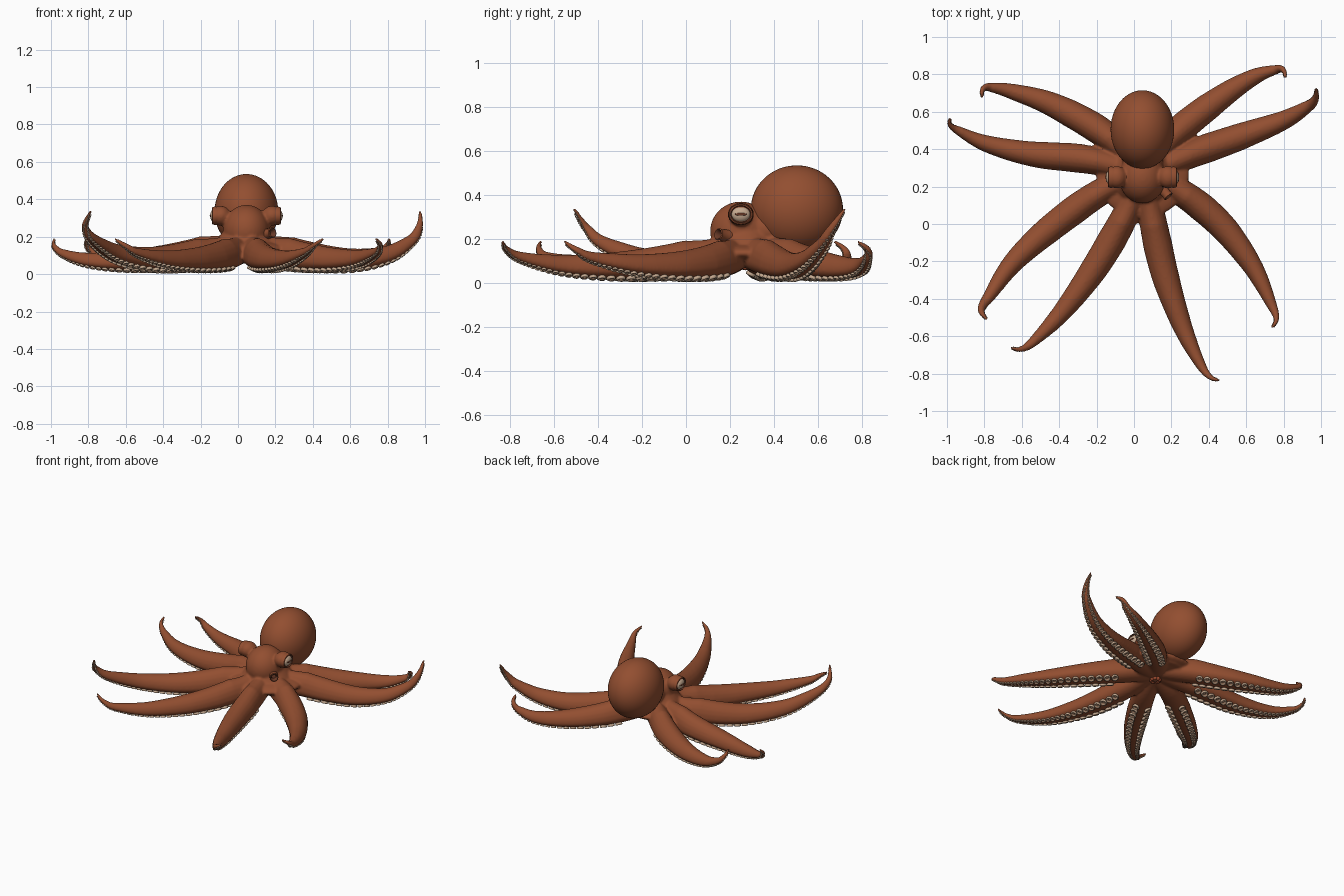
import bpy, bmesh, math
from mathutils import Vector, Matrix

if "Cube" in bpy.data.objects:
    bpy.data.objects.remove(bpy.data.objects["Cube"])


def material(name, rgb):
    m = bpy.data.materials.new(name)
    m.diffuse_color = (*rgb, 1)
    m.use_nodes = True
    m.node_tree.nodes["Principled BSDF"].inputs["Base Color"].default_value = m.diffuse_color
    return m


SKIN = material("skin_rust", (0.29, 0.077, 0.03))
PALE = material("sucker_cream", (0.56, 0.40, 0.28))
CUP = material("sucker_hollow", (0.36, 0.21, 0.13))
DARK = material("pupil_brown", (0.15, 0.045, 0.022))
BEAK = material("mouth_red", (0.36, 0.075, 0.03))
CX, CY = 0.045, 0.25


def finish(bm, name, mats):
    bmesh.ops.recalc_face_normals(bm, faces=bm.faces)
    me = bpy.data.meshes.new(name)
    bm.to_mesh(me)
    bm.free()
    for m in mats:
        me.materials.append(m)
    ob = bpy.data.objects.new(name, me)
    bpy.context.collection.objects.link(ob)
    bpy.ops.object.select_all(action='DESELECT')
    ob.select_set(True)
    bpy.context.view_layer.objects.active = ob
    bpy.ops.object.shade_smooth_by_angle(angle=math.radians(50))
    return ob


def ellipsoid(bm, center, radii, u=40, v=24):
    mat = Matrix.Translation(center) @ Matrix.Diagonal((*radii, 1))
    bmesh.ops.create_uvsphere(bm, u_segments=u, v_segments=v, radius=1, matrix=mat)


def skin_rings(bm, rings, mats=None):
    """Bridge successive rings of points and cap both ends."""
    loops = [[bm.verts.new(p) for p in r] for r in rings]
    n = len(loops[0])
    for k, (a, b) in enumerate(zip(loops, loops[1:])):
        for i in range(n):
            f = bm.faces.new((a[i], a[(i + 1) % n], b[(i + 1) % n], b[i]))
            f.material_index = mats[k] if mats else 0
    bm.faces.new(loops[0][::-1])
    bm.faces.new(loops[-1]).material_index = mats[-1] if mats else 0


def lathe(bm, profile, mat, seg, mats=None):
    """Turn (radius, height) points about the local z axis of mat."""
    skin_rings(bm, [[mat @ Vector((r * math.cos(2 * math.pi * i / seg),
                                   r * math.sin(2 * math.pi * i / seg), z))
                     for i in range(seg)] for r, z in profile], mats)


def facing(pos, direction):
    rot = Vector(direction).to_track_quat('Z', 'Y').to_matrix().to_4x4()
    return Matrix.Translation(pos) @ rot


def ramp(table, t):
    for (a, x), (b, y) in zip(table, table[1:]):
        if t <= b:
            s = (t - a) / (b - a)
            return x + (y - x) * s
    return table[-1][1]


def spline(pts, n):
    """Catmull-Rom path resampled to n + 1 evenly spaced points."""
    p = [2 * pts[0] - pts[1]] + pts + [2 * pts[-1] - pts[-2]]
    fine = []
    for a, b, c, d in zip(p, p[1:], p[2:], p[3:]):
        for k in range(24):
            t = k / 24
            fine.append(0.5 * (2 * b + (c - a) * t + (2 * a - 5 * b + 4 * c - d) * t * t
                               + (3 * b - a - 3 * c + d) * t ** 3))
    fine.append(pts[-1])
    dist = [0]
    for a, b in zip(fine, fine[1:]):
        dist.append(dist[-1] + (b - a).length)
    out, j = [], 0
    for i in range(n + 1):
        s = dist[-1] * i / n
        while j < len(fine) - 2 and dist[j + 1] < s:
            j += 1
        out.append(fine[j].lerp(fine[j + 1], (s - dist[j]) / (dist[j + 1] - dist[j])))
    return out, dist[-1]


# arm courses seen from above; each starts under the head and ends at the tip
LOW = (0.075, 0.03, 0.016, 0.035, 0.09, 0.14, 0.185)
HIGH = (0.075, 0.03, 0.016, 0.06, 0.15, 0.23, 0.335)
ARMS = [
    (LOW, [(.06, .31), (.24, .50), (.47, .68), (.64, .785), (.76, .825), (.80, .82), (.81, .775)]),
    (HIGH, [(.06, .27), (.31, .375), (.59, .475), (.80, .555), (.93, .63), (.97, .675), (.975, .73)]),
    (LOW, [(.06, .25), (.25, .17), (.46, 0), (.63, -.22), (.735, -.43), (.76, -.51), (.735, -.56)]),
    (LOW, [(.06, .24), (.10, .02), (.165, -.27), (.26, -.55), (.355, -.75), (.41, -.82), (.462, -.835)]),
    (LOW, [(.03, .24), (-.045, .05), (-.20, -.22), (-.38, -.465), (-.54, -.63), (-.61, -.67), (-.665, -.66)]),
    (HIGH, [(.03, .25), (-.17, .175), (-.43, -.01), (-.64, -.20), (-.77, -.38), (-.815, -.46), (-.785, -.515)]),
    (LOW, [(.04, .28), (-.25, .345), (-.55, .375), (-.79, .43), (-.94, .50), (-.985, .535), (-.98, .57)]),
    (LOW, [(.04, .31), (-.17, .49), (-.43, .635), (-.64, .705), (-.77, .73), (-.81, .715), (-.812, .67)]),
]
HALF_WIDTH = [(0, .06), (.15, .072), (.3, .078), (.45, .073), (.6, .06), (.75, .044), (.88, .026), (.95, .015), (1, .007)]
HEIGHT = [(0, .14), (.2, .165), (.4, .135), (.6, .105), (.75, .078), (.88, .047), (.95, .028), (1, .014)]
N, SIDES = 70, 20
skin, suckers = bmesh.new(), bmesh.new()

for heights, plan in ARMS:
    path, length = spline([Vector((x, y, z)) for (x, y), z in zip(plan, heights)], N)
    frames = []
    for i, p in enumerate(path):
        tan = (path[min(i + 1, N)] - path[max(i - 1, 0)]).normalized()
        side = tan.cross(Vector((0, 0, 1))).normalized()
        up = side.cross(tan)
        w, h = ramp(HALF_WIDTH, i / N), ramp(HEIGHT, i / N)
        frames.append((p + up * 0.35 * h, side, up, w, h))
    # arm: domed above, flatter below
    rings = []
    for c, side, up, w, h in frames:
        ring = []
        for k in range(SIDES):
            a = 2 * math.pi * k / SIDES
            s = math.sin(a)
            ring.append(c + side * w * math.cos(a) + up * s * h * (0.65 if s > 0 else 0.35))
        rings.append(ring)
    skin_rings(skin, rings)
    # two staggered rows of suckers under each arm
    for sgn, start in ((-1, 0.22), (1, 0.24)):
        t = start
        while t < 0.985:
            c, side, up, w, h = frames[round(t * N)]
            f = t * N - int(t * N)
            i = int(t * N)
            c = frames[i][0].lerp(frames[i + 1][0], f)
            w, h = ramp(HALF_WIDTH, t), ramp(HEIGHT, t)
            r = max(0.31 * w, 0.0045)
            a = math.radians(-57)
            pos = c + side * sgn * w * math.cos(a) + up * 0.35 * h * math.sin(a)
            nrm = side * sgn * math.cos(a) / w + up * math.sin(a) / (0.35 * h)
            lathe(suckers, [(.75 * r, -.35 * r), (r, .15 * r), (r, .4 * r), (.8 * r, .58 * r),
                            (.55 * r, .5 * r), (.3 * r, .2 * r)],
                  facing(pos, nrm), 12, [0, 0, 0, 0, 1])
            t += 2.1 * r / length
finish(suckers, "suckers", [PALE, CUP])

# head, eye bulges and web fused with the arms into one skin
ellipsoid(skin, (CX, 0.25, 0.235), (0.125, 0.14, 0.135))
ellipsoid(skin, (CX, 0.36, 0.24), (0.11, 0.14, 0.10))
ellipsoid(skin, (CX, 0.27, 0.135), (0.25, 0.24, 0.05))
lathe(skin, [(0.2, 0.1), (0.17, 0.17), (0.11, 0.25)], Matrix.Translation((CX, 0.27, 0)), 32)
for s in (-1, 1):
    ellipsoid(skin, (CX + s * 0.137, 0.25, 0.312), (0.054, 0.06, 0.053))
body = finish(skin, "head_and_arms", [SKIN])
rem = body.modifiers.new("fuse", 'REMESH')
rem.mode = 'VOXEL'
rem.voxel_size = 0.008
rem.use_smooth_shade = True
sm = body.modifiers.new("soften", 'SMOOTH')
sm.factor = 0.5
sm.iterations = 4

# mantle
bm = bmesh.new()
ellipsoid(bm, (CX, 0.505, 0.335), (0.17, 0.21, 0.2), 48, 32)
finish(bm, "mantle", [SKIN])

# eyes: raised lid ring, dark groove, pale eyeball, slit pupil
for s, tag in ((-1, "left"), (1, "right")):
    m = facing((CX + s * 0.17, 0.25, 0.312), (s, 0, 0))
    m = m @ Matrix.Diagonal((1, 1, 1, 1))
    squash = Matrix.Translation((0, 0, 0.312)) @ Matrix.Diagonal((1, 1, 0.86, 1)) @ Matrix.Translation((0, 0, -0.312))
    bm = bmesh.new()
    lathe(bm, [(.055, -.02), (.057, 0), (.053, .012), (.047, .014), (.044, .006), (.042, .004)],
          squash @ m, 32, [0, 0, 0, 1, 1])
    finish(bm, tag + "_eyelid", [SKIN, DARK])
    bm = bmesh.new()
    ellipsoid(bm, (CX + s * 0.172, 0.25, 0.312), (0.022, 0.043, 0.034), 24, 16)
    finish(bm, tag + "_eyeball", [PALE])
    bm = bmesh.new()
    ellipsoid(bm, (CX + s * 0.189, 0.25, 0.312), (0.0075, 0.028, 0.007), 16, 8)
    finish(bm, tag + "_pupil", [DARK])

# siphon: flared tube beside the head
bm = bmesh.new()
lathe(bm, [(.034, -.05), (.028, 0), (.025, .025), (.028, .04), (.024, .044), (.018, .036), (.014, .01)],
      facing((0.158, 0.178, 0.215), (0.6, -0.7, 0.15)), 20, [0, 0, 0, 0, 1, 1])
finish(bm, "siphon", [SKIN, DARK])

# mouth: lobed ring with a dark beak underneath
bm = bmesh.new()
for k in range(8):
    a = k * math.pi / 4
    ellipsoid(bm, (CX + 0.026 * math.cos(a), 0.27 + 0.026 * math.sin(a), 0.072), (0.014, 0.014, 0.014), 12, 8)
finish(bm, "mouth_lobes", [BEAK])
bm = bmesh.new()
ellipsoid(bm, (CX, 0.27, 0.072), (0.018, 0.018, 0.015), 16, 8)
finish(bm, "beak", [DARK])
